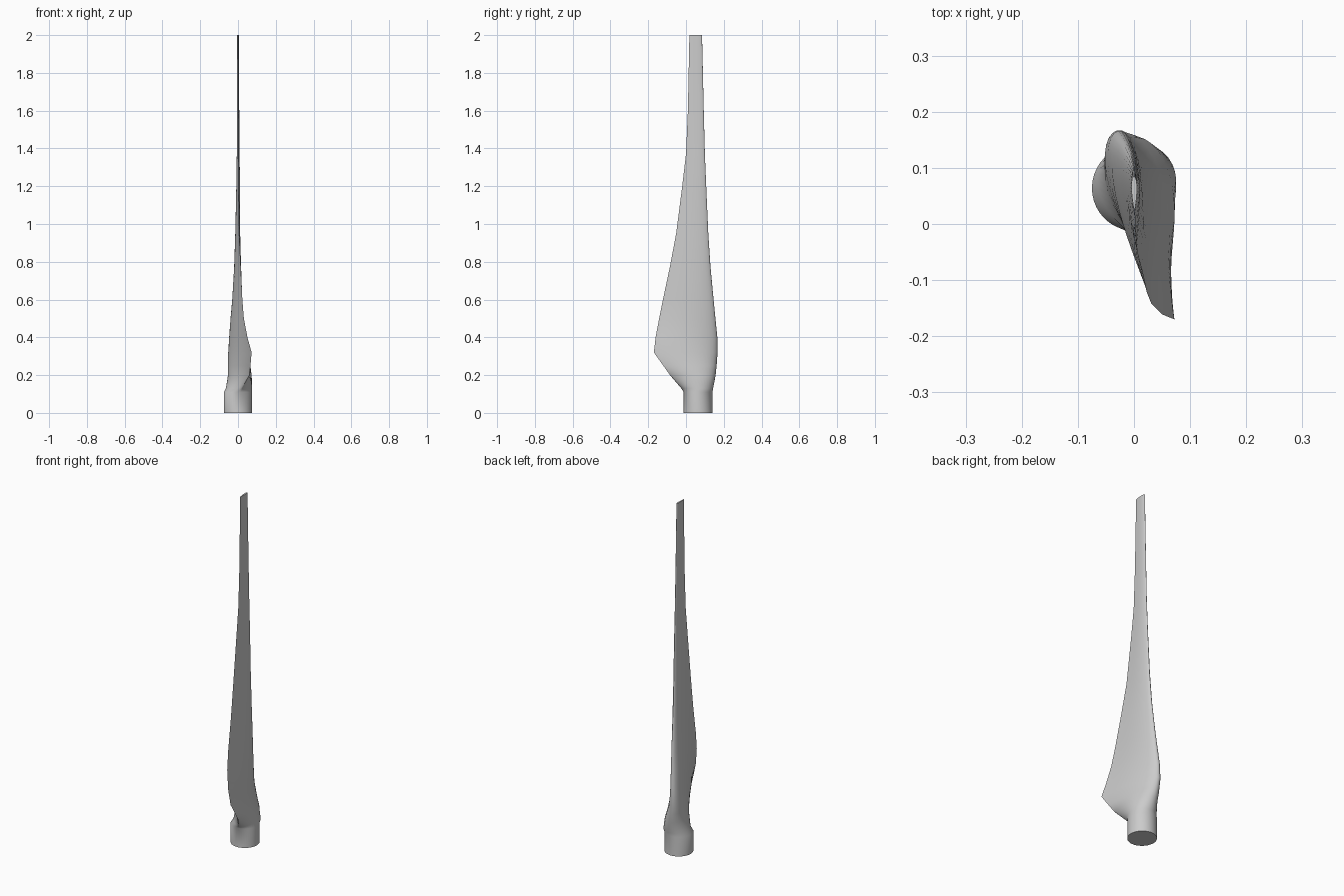
import bpy
import bmesh
import math
from mathutils import Vector

if "Cube" in bpy.data.objects:
    bpy.data.objects.remove(bpy.data.objects["Cube"], do_unlink=True)

HALF_STEPS = 20

# Stations along the blade: height, leading edge (x, y), trailing edge (x, y),
# bulge on the -x side, bulge on the +x side, sharpness of the trailing edge
STATIONS = [
    (0, 0, .14, 0, -.012, .075, .075, .5),
    (.11, 0, .14, 0, -.012, .075, .075, .5),
    (.13, -.003, .143, .02, -.025, .071, .069, .75),
    (.2, -.015, .155, .06, -.085, .06, .055, 1),
    (.25, -.023, .161, .066, -.12, .052, .045, 1.1),
    (.32, -.03, .167, .072, -.17, .043, .034, 1.2),
    (.4, -.028, .166, .05, -.161, .035, .028, 1.2),
    (.5, -.021, .156, .031, -.142, .03, .024, 1.2),
    (.6, -.015, .146, .023, -.122, .024, .02, 1.2),
    (.77, -.008, .13, .015, -.086, .018, .015, 1.2),
    (.95, -.004, .118, .006, -.052, .013, .012, 1.2),
    (1.2, -.001, .107, .003, -.02, .009, .01, 1.2),
    (1.37, 0, .1, .002, 0, .007, .008, 1.2),
    (1.6, 0, .094, .002, .01, .006, .006, 1.2),
    (2, 0, .085, .001, .018, .005, .005, 1.2),
]


def thickness(u, sharpness):
    """Relative half thickness at chord position u, with a peak of one."""
    def curve(t):
        return math.sqrt(t) * (1 - t) ** sharpness
    peak = 0.5 / (0.5 + sharpness)
    return curve(u) / curve(peak)


def section(station):
    """Closed ring of points, from the leading edge around the trailing edge."""
    z, lead_x, lead_y, trail_x, trail_y, left, right, sharpness = station
    lead = Vector((lead_x, lead_y, z))
    chord = Vector((trail_x, trail_y, z)) - lead
    normal = Vector((-chord.y, chord.x, 0)).normalized()
    ring = []
    for i in range(2 * HALF_STEPS):
        u = (1 - math.cos(math.pi * i / HALF_STEPS)) / 2
        bulge = right if i < HALF_STEPS else -left
        offset = 0 if i in (0, HALF_STEPS) else bulge * thickness(u, sharpness)
        ring.append(lead + chord * u + normal * offset)
    return ring


def loft(name, rings, material):
    """Skin a stack of rings and cap both ends."""
    bm = bmesh.new()
    loops = [[bm.verts.new(point) for point in ring] for ring in rings]
    for lower, upper in zip(loops, loops[1:]):
        count = len(lower)
        for i in range(count):
            j = (i + 1) % count
            bm.faces.new((lower[i], lower[j], upper[j], upper[i]))
    bm.faces.new(loops[0])
    bm.faces.new(loops[-1])
    bmesh.ops.recalc_face_normals(bm, faces=bm.faces)
    mesh = bpy.data.meshes.new(name)
    bm.to_mesh(mesh)
    bm.free()
    mesh.materials.append(material)
    obj = bpy.data.objects.new(name, mesh)
    bpy.context.collection.objects.link(obj)
    return obj


# Plain light grey shell
grey = bpy.data.materials.new("light_grey")
grey.use_nodes = True
colour = (.6, .6, .6, 1)
grey.diffuse_color = colour
grey.node_tree.nodes["Principled BSDF"].inputs["Base Color"].default_value = colour

# Blade with its round root
blade = loft("turbine_blade", [section(s) for s in STATIONS], grey)
bpy.ops.object.select_all(action="DESELECT")
blade.select_set(True)
bpy.context.view_layer.objects.active = blade
bpy.ops.object.shade_smooth_by_angle(angle=math.radians(40))
